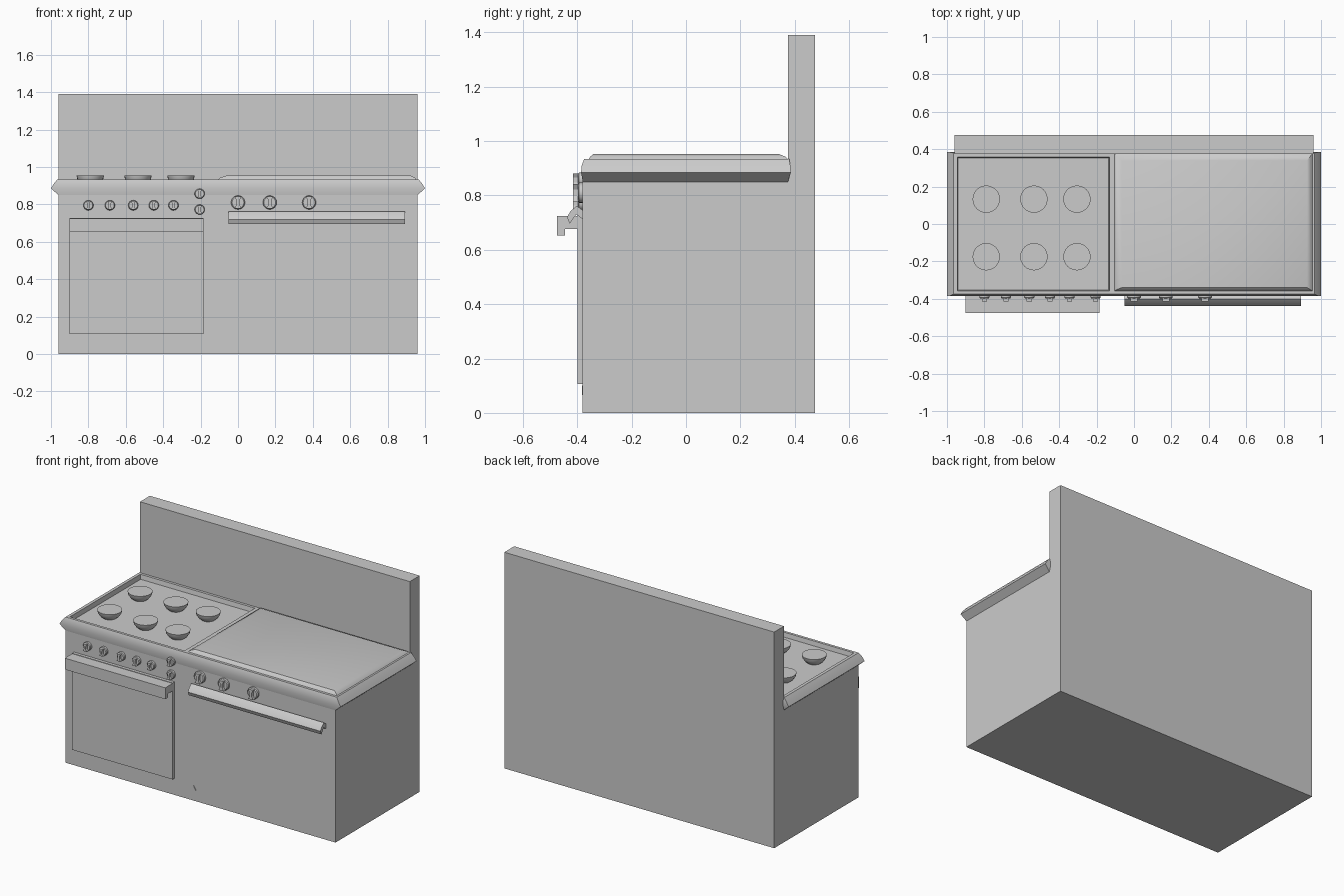
import bpy, bmesh, math

if "Cube" in bpy.data.objects:
    bpy.data.objects.remove(bpy.data.objects["Cube"])


def finish(name, bm, smooth=None):
    bmesh.ops.recalc_face_normals(bm, faces=bm.faces[:])
    me = bpy.data.meshes.new(name)
    bm.to_mesh(me)
    bm.free()
    ob = bpy.data.objects.new(name, me)
    bpy.context.collection.objects.link(ob)
    if smooth:
        bpy.ops.object.select_all(action='DESELECT')
        ob.select_set(True)
        bpy.context.view_layer.objects.active = ob
        bpy.ops.object.shade_smooth_by_angle(angle=math.radians(smooth))
    return ob


def loft(name, rings, smooth=None):
    """Skin a list of equal-length point rings and cap both ends."""
    bm = bmesh.new()
    vs = [[bm.verts.new(p) for p in r] for r in rings]
    n = len(rings[0])
    for a, b in zip(vs, vs[1:]):
        for i in range(n):
            j = (i + 1) % n
            bm.faces.new((a[i], a[j], b[j], b[i]))
    bm.faces.new(vs[0])
    bm.faces.new(vs[-1])
    return finish(name, bm, smooth)


def rect(x0, x1, y0, y1, z):
    return [(x0, y0, z), (x1, y0, z), (x1, y1, z), (x0, y1, z)]


def extrude_x(name, profile, x0, x1, smooth=None):
    return loft(name, [[(x, y, z) for y, z in profile] for x in (x0, x1)], smooth)


def circle(cx, cy, z, r, n=24):
    return [(cx + r * math.cos(2 * math.pi * i / n),
             cy + r * math.sin(2 * math.pi * i / n), z) for i in range(n)]


def knob(name, x, z, r):
    # Stepped round base, facing the front
    steps = [(-0.375, r), (-0.393, r), (-0.398, r * 0.85)]
    loft(name + "_base", [[(px, y, pz) for px, pz, _ in circle(x, z, 0, k)]
                          for y, k in steps], 30)
    # Waisted finger grip
    w, h = r * 0.5, r * 0.85
    outline = [(-w, -h), (w, -h), (w * 0.45, -h * 0.4), (w * 0.45, h * 0.4),
               (w, h), (-w, h), (-w * 0.45, h * 0.4), (-w * 0.45, -h * 0.4)]
    loft(name + "_grip", [[(x + a, y, z + b) for a, b in outline]
                          for y in (-0.396, -0.415)])


# Cabinet body and tall back panel share one L-shaped profile
extrude_x("cabinet_and_back_panel",
          [(-0.38, 0), (0.475, 0), (0.475, 1.39), (0.375, 1.39),
           (0.375, 0.86), (-0.38, 0.86)], -0.96, 0.96)

# Counter with flared edge and sunken hob tray on the left
loft("counter", [
    rect(-0.96, 0.96, -0.38, 0.375, 0.85),
    rect(-1.0, 1.0, -0.386, 0.386, 0.885),
    rect(-0.985, 0.985, -0.384, 0.384, 0.91),
    rect(-0.965, 0.965, -0.375, 0.38, 0.934),
    rect(-0.945, -0.13, -0.358, 0.358, 0.934),
    rect(-0.94, -0.135, -0.353, 0.353, 0.905)], 30)

# Raised cover on the right
loft("griddle_cover", [
    rect(-0.105, 0.955, -0.36, 0.376, 0.932),
    rect(-0.095, 0.945, -0.352, 0.365, 0.943),
    rect(-0.065, 0.925, -0.34, 0.34, 0.953)], 30)

# Six bowl-shaped burners
for x in (-0.79, -0.535, -0.305):
    for y in (0.133, -0.175):
        loft("burner", [circle(x, y, z, r) for z, r in
                        ((0.904, 0.042), (0.918, 0.058), (0.934, 0.069),
                         (0.953, 0.073))], 40)

# Control knobs
for x, z in ((-0.80, 0.795), (-0.685, 0.795), (-0.56, 0.795), (-0.45, 0.795),
             (-0.345, 0.795), (-0.205, 0.857), (-0.205, 0.772)):
    knob("small_knob", x, z, 0.027)
for x in (0.0, 0.17, 0.38):
    knob("large_knob", x, 0.81, 0.037)

# Left oven door and its hooked full-width handle
extrude_x("left_door", [(-0.4, 0.107), (-0.375, 0.107), (-0.375, 0.728),
                        (-0.4, 0.728)], -0.9, -0.185)
extrude_x("left_door_handle",
          [(-0.398, 0.725), (-0.475, 0.725), (-0.475, 0.652), (-0.445, 0.652),
           (-0.445, 0.677), (-0.398, 0.677)], -0.9, -0.185)

# Right oven handle, a bent bar fixed to the front
extrude_x("right_door_handle",
          [(-0.375, 0.742), (-0.402, 0.762), (-0.425, 0.742), (-0.438, 0.72),
           (-0.428, 0.696), (-0.404, 0.73), (-0.375, 0.71)], -0.05, 0.893, 50)

# Small triangular catches near the bottom corners of the right door
for x, s in ((-0.05, 1), (0.893, -1)):
    loft("door_catch", [[(x, y, 0.1), (x, y, 0.066), (x + s * 0.02, y, 0.066)]
                        for y in (-0.375, -0.383)])
